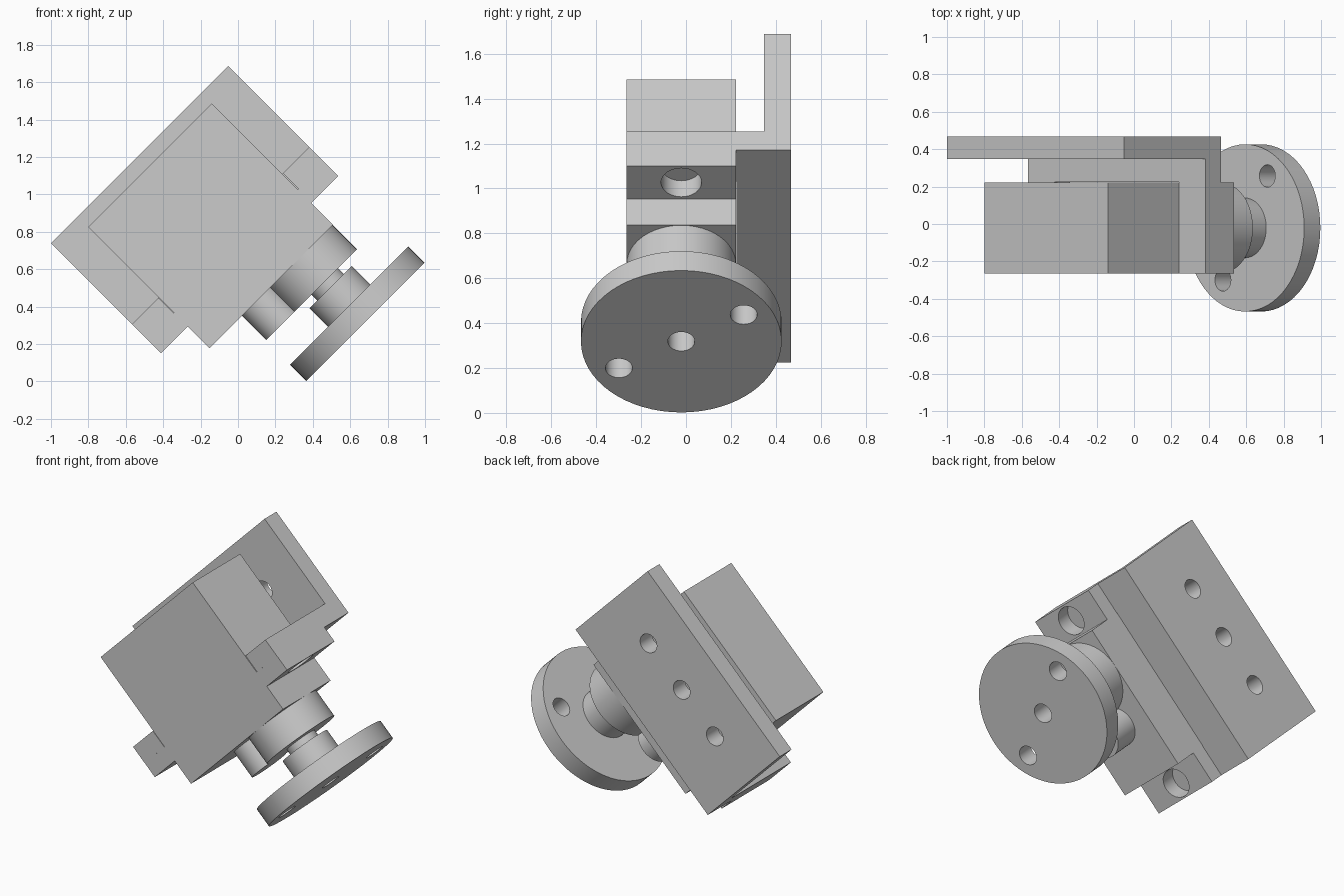
import bpy, bmesh, math
from mathutils import Matrix, Vector

if "Cube" in bpy.data.objects:
    bpy.data.objects.remove(bpy.data.objects["Cube"])

# Everything is modelled upright (a = long side, y = depth, b = distance along
# the output shaft, pointing down) and tilted by 45 degrees at the end.
TILT = Matrix.Rotation(math.radians(-45), 4, 'Y')
YC = -0.021            # shaft centre line in y
parts = []


def make(name, bm):
    mesh = bpy.data.meshes.new(name)
    bmesh.ops.recalc_face_normals(bm, faces=bm.faces)
    bm.to_mesh(mesh)
    bm.free()
    ob = bpy.data.objects.new(name, mesh)
    bpy.context.collection.objects.link(ob)
    parts.append(ob)
    return ob


def prism(name, profile, axis, lo, hi):
    """Extrude a closed 2D profile: axis 'a' uses (y, b), axis 'b' uses (a, y)."""
    bm = bmesh.new()

    def point(p, d):
        return (d, p[0], -p[1]) if axis == 'a' else (p[0], p[1], -d)
    face = bm.faces.new([bm.verts.new(point(p, lo)) for p in profile])
    ext = bmesh.ops.extrude_face_region(bm, geom=[face])
    verts = [g for g in ext['geom'] if isinstance(g, bmesh.types.BMVert)]
    shift = Vector(point((0, 0), hi)) - Vector(point((0, 0), lo))
    bmesh.ops.translate(bm, verts=verts, vec=shift)
    return make(name, bm)


def box(name, a, y, b):
    return prism(name, [(a[0], y[0]), (a[1], y[0]), (a[1], y[1]), (a[0], y[1])], 'b', *b)


def cyl(name, a, y, b, r, along='b', seg=48):
    """Cylinder along the shaft (b is a range) or through the plate (y is a range)."""
    bm = bmesh.new()
    lo, hi = b if along == 'b' else y
    bmesh.ops.create_cone(bm, cap_ends=True, segments=seg, radius1=r, radius2=r, depth=hi - lo)
    mid = (lo + hi) / 2
    if along == 'b':
        m = Matrix.Translation((a, y, -mid))
    else:
        m = Matrix.Translation((a, mid, -b)) @ Matrix.Rotation(math.pi / 2, 4, 'X')
    bm.transform(m)
    return make(name, bm)


def boolean(ob, tool, op='DIFFERENCE'):
    mod = ob.modifiers.new(op, 'BOOLEAN')
    mod.object, mod.operation, mod.solver = tool, op, 'EXACT'
    bpy.context.view_layer.objects.active = ob
    bpy.ops.object.modifier_apply(modifier=mod.name)
    parts.remove(tool)
    bpy.data.objects.remove(tool)


# Motor case
box("motor_case", (0.018, 0.951), (-0.264, 0.222), (-1.149, -0.233))

# Mounting ears with blind screw holes
for name, lo, hi in (("lower_ear", -0.184, 0.018), ("upper_ear", 0.951, 1.156)):
    ear = box(name, (lo, hi), (-0.264, 0.222), (-0.5, -0.398))
    boolean(ear, cyl("cutter", (lo + hi) / 2, YC, (-0.499, -0.3), 0.09))

# L-shaped bracket with an opening for the case and three holes in its plate
bracket = prism("bracket", [(-0.265, -0.5), (0.468, -0.5), (0.468, -1.23),
                            (0.347, -1.23), (0.347, -0.617), (-0.265, -0.617)],
                'a', -0.184, 1.156)
boolean(bracket, box("cutter", (0.016, 0.957), (-0.4, 0.224), (-0.8, -0.3)))
for a in (0.15, 0.486, 0.822):
    boolean(bracket, cyl("cutter", a, (0.2, 0.6), -0.905, 0.06, 'y', 32))

# Gear housing, side lobe and shaft
cyl("gear_housing", 0.706, YC, (-0.233, -0.05), 0.243)
cyl("side_lobe", 0.385, YC, (-0.233, -0.05), 0.122)
cyl("shaft", 0.706, YC, (-0.05, 0.0), 0.1)

# Horn: disc and hub with a centre hole and two drive holes
horn = cyl("horn", 0.706, YC, (0.134, 0.256), 0.447, seg=64)
boolean(horn, cyl("hub", 0.706, YC, (-0.007, 0.15), 0.16), 'UNION')
boolean(horn, cyl("cutter", 0.706, YC, (0.0, 0.4), 0.06, seg=32))
for s in (-1, 1):
    boolean(horn, cyl("cutter", 0.706 + s * 0.168, YC + s * 0.278, (0.05, 0.4), 0.06, seg=32))

# Tilt and shade
for ob in parts:
    ob.data.transform(TILT)
    bpy.ops.object.select_all(action='DESELECT')
    ob.select_set(True)
    bpy.context.view_layer.objects.active = ob
    bpy.ops.object.shade_smooth_by_angle(angle=math.radians(30))
